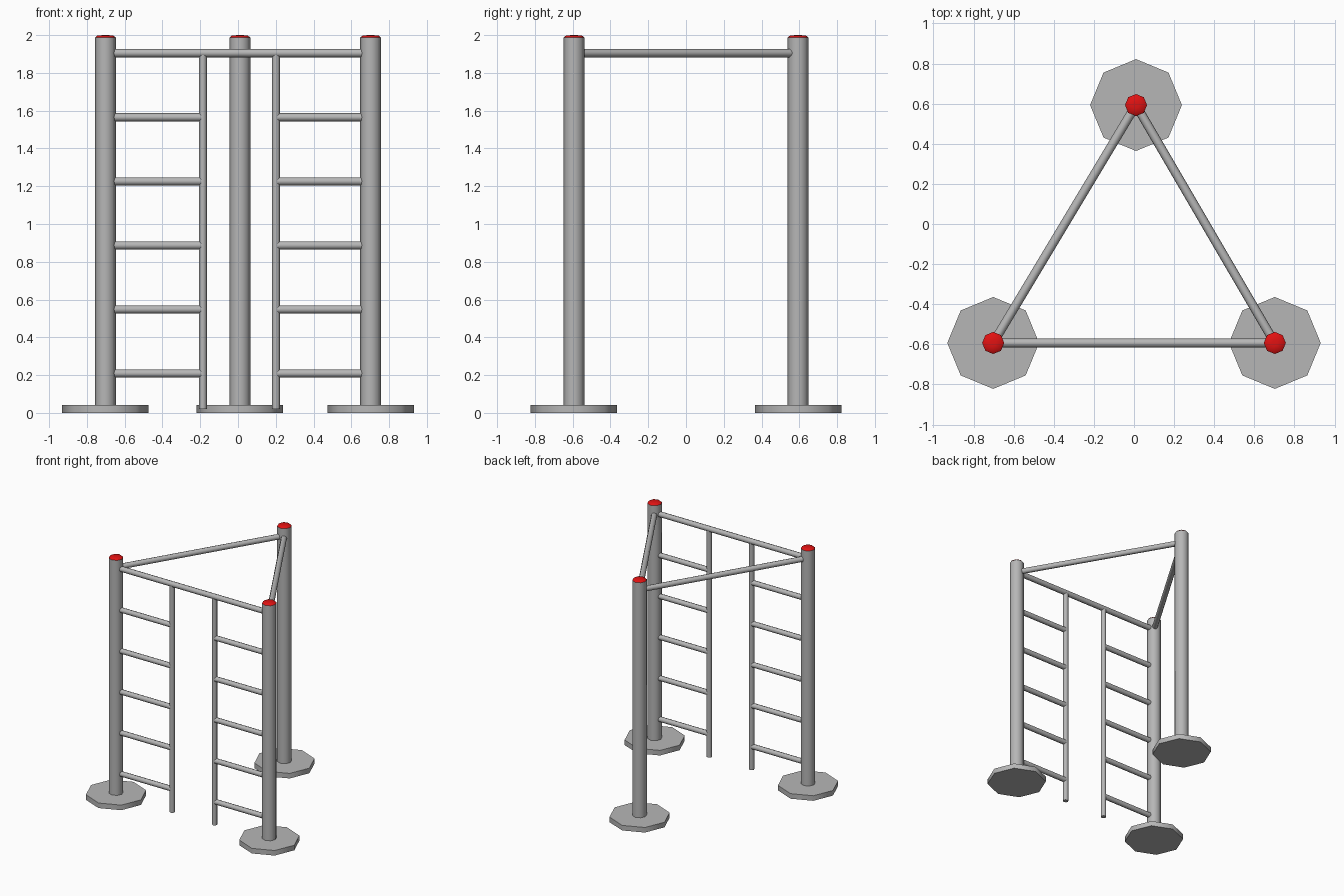
import bpy, math
from mathutils import Vector

if "Cube" in bpy.data.objects:
    bpy.data.objects.remove(bpy.data.objects["Cube"])


def material(name, rgb):
    m = bpy.data.materials.new(name)
    m.diffuse_color = (*rgb, 1)
    m.use_nodes = True
    m.node_tree.nodes["Principled BSDF"].inputs["Base Color"].default_value = m.diffuse_color
    return m


GREY = material("grey_steel", (0.47, 0.47, 0.47))
RED = material("red_cap", (0.75, 0.006, 0.006))
SIDES = 8


def smooth(ob):
    bpy.ops.object.select_all(action='DESELECT')
    ob.select_set(True)
    bpy.context.view_layer.objects.active = ob
    bpy.ops.object.shade_smooth_by_angle(angle=math.radians(50))


def lathe(name, center, profile, mat):
    """Eight-sided solid from (radius, z) rings, corners on the x and y axes."""
    verts, faces = [], []
    for r, z in profile:
        for i in range(SIDES):
            a = 2 * math.pi * i / SIDES
            verts.append((r * math.cos(a), r * math.sin(a), z))
    for k in range(len(profile) - 1):
        for i in range(SIDES):
            j = (i + 1) % SIDES
            b, t = k * SIDES, (k + 1) * SIDES
            faces.append((b + i, b + j, t + j, t + i))
    faces.append(tuple(reversed(range(SIDES))))
    faces.append(tuple(range(len(verts) - SIDES, len(verts))))
    me = bpy.data.meshes.new(name)
    me.from_pydata(verts, [], faces)
    me.materials.append(mat)
    ob = bpy.data.objects.new(name, me)
    ob.location = center
    bpy.context.collection.objects.link(ob)
    smooth(ob)
    return ob


def bar(name, p, q, r):
    """Round bar between two points."""
    p, q = Vector(p), Vector(q)
    d = q - p
    ob = lathe(name, p, [(r, 0), (r, d.length)], GREY)
    ob.rotation_mode = 'QUATERNION'
    ob.rotation_quaternion = d.to_track_quat('Z', 'Y')
    return ob


FRONT_Y = -0.593
posts = {"left": (-0.702, FRONT_Y), "right": (0.702, FRONT_Y), "back": (0.01, 0.593)}

# Posts with foot plates and red caps
for side, (x, y) in posts.items():
    lathe(side + "_foot", (x, y, 0), [(0.229, 0), (0.229, 0.042)], GREY)
    lathe(side + "_post", (x, y, 0), [(0.055, 0.02), (0.055, 1.987)], GREY)
    lathe(side + "_cap", (x, y, 0), [(0.055, 1.987), (0.043, 1.997), (0.015, 2.0)], RED)

# Top beams joining the posts in a triangle
BEAM_Z = 1.905
for a, b in (("left", "right"), ("right", "back"), ("left", "back")):
    bar(f"{a}_{b}_beam", (*posts[a], BEAM_Z), (*posts[b], BEAM_Z), 0.0225)

# Ladders: an upright hung from the front beam, and rungs to the post
for side, upright_x, rung_end in (("left", -0.186, -0.194), ("right", 0.201, 0.21)):
    bar(side + "_upright", (upright_x, FRONT_Y, 0.02), (upright_x, FRONT_Y, 1.895), 0.021)
    for i in range(5):
        z = 0.209 + i * 0.339
        bar(f"{side}_rung_{i + 1}", (posts[side][0], FRONT_Y, z), (rung_end, FRONT_Y, z), 0.0215)
